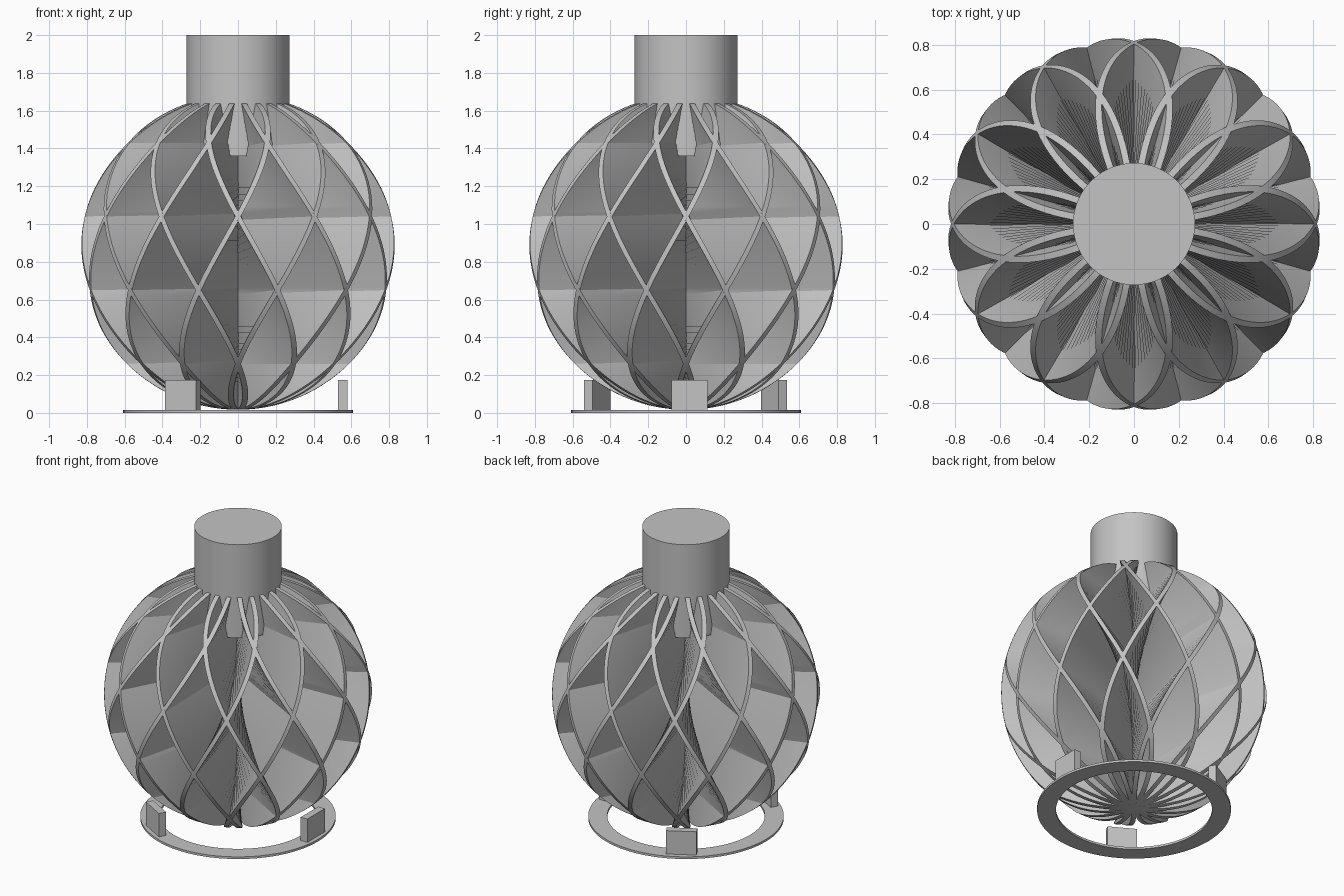
import bpy, bmesh, math
from mathutils import Matrix

default = bpy.data.objects.get("Cube")
if default:
    bpy.data.objects.remove(default, do_unlink=True)

RADIUS, CENTRE = 0.833, 0.85     # spherical envelope of the fins
FIN_HALF = 0.015                 # half the fin thickness
CROSSING = 1.04                  # height where both fin families meet
TWIST = math.radians(15) / 0.39  # turn per unit of height
NECK_R = 0.272

grey = bpy.data.materials.new("light_grey")
grey.use_nodes = True
colour = (0.55, 0.55, 0.55, 1)
grey.diffuse_color = colour
grey.node_tree.nodes["Principled BSDF"].inputs["Base Color"].default_value = colour


def finish(name, bm):
    bmesh.ops.recalc_face_normals(bm, faces=bm.faces)
    mesh = bpy.data.meshes.new(name)
    bm.to_mesh(mesh)
    bm.free()
    mesh.materials.append(grey)
    obj = bpy.data.objects.new(name, mesh)
    bpy.context.collection.objects.link(obj)
    bpy.ops.object.select_all(action='DESELECT')
    obj.select_set(True)
    bpy.context.view_layer.objects.active = obj
    bpy.ops.object.shade_smooth_by_angle(angle=math.radians(30))
    return obj


def bridge(bm, rings, closed=False):
    n = len(rings[0])
    pairs = list(zip(rings, rings[1:]))
    if closed:
        pairs.append((rings[-1], rings[0]))
    for a, b in pairs:
        for i in range(n):
            j = (i + 1) % n
            bm.faces.new((a[i], a[j], b[j], b[i]))


def twisted_fins(name, direction, steps=64):
    # Six full-width plates through the axis give twelve fins
    bm = bmesh.new()
    end = math.acos((CENTRE - 1.64) / RADIUS)
    for k in range(6):
        rings = []
        for s in range(steps + 1):
            t = 0.04 + (end - 0.04) * s / steps
            r, z = RADIUS * math.sin(t), CENTRE - RADIUS * math.cos(t)
            turn = math.radians(30 * k) + direction * TWIST * (z - CROSSING)
            rot = Matrix.Rotation(turn, 3, 'Z')
            h = FIN_HALF
            section = [(-r, -h), (0, -h), (r, -h), (r, h), (0, h), (-r, h)]
            rings.append([bm.verts.new(rot @ Matrix.Translation((x, y, z)).translation)
                          for x, y in section])
        bridge(bm, rings)
        bm.faces.new(rings[0])
        bm.faces.new(rings[-1])
    return finish(name, bm)


twisted_fins("left_twist_fins", 1)
twisted_fins("right_twist_fins", -1)

# Solid neck, its lower end set between the fins
bm = bmesh.new()
bmesh.ops.create_cone(bm, cap_ends=True, segments=96, radius1=NECK_R, radius2=NECK_R,
                      depth=0.64, matrix=Matrix.Translation((0, 0, 1.68)))
finish("neck", bm)

# Flat base ring
bm = bmesh.new()
rings = []
for i in range(96):
    a = math.tau * i / 96
    rings.append([bm.verts.new((r * math.cos(a), r * math.sin(a), z))
                  for r, z in ((0.49, 0), (0.608, 0), (0.608, 0.015), (0.49, 0.015))])
bridge(bm, rings, closed=True)
finish("base_ring", bm)

# Three upright blocks on the ring
for name, angle, x, y in (("left_block", 0, 0.555, 0.018),
                          ("back_block", 120, -0.293, 0.465),
                          ("front_block", 240, -0.293, -0.47)):
    bm = bmesh.new()
    place = (Matrix.Translation((x, y, 0.0925))
             @ Matrix.Rotation(math.radians(angle), 4, 'Z')
             @ Matrix.Diagonal((0.05, 0.19, 0.165, 1)))
    bmesh.ops.create_cube(bm, size=1, matrix=place)
    finish(name, bm)
